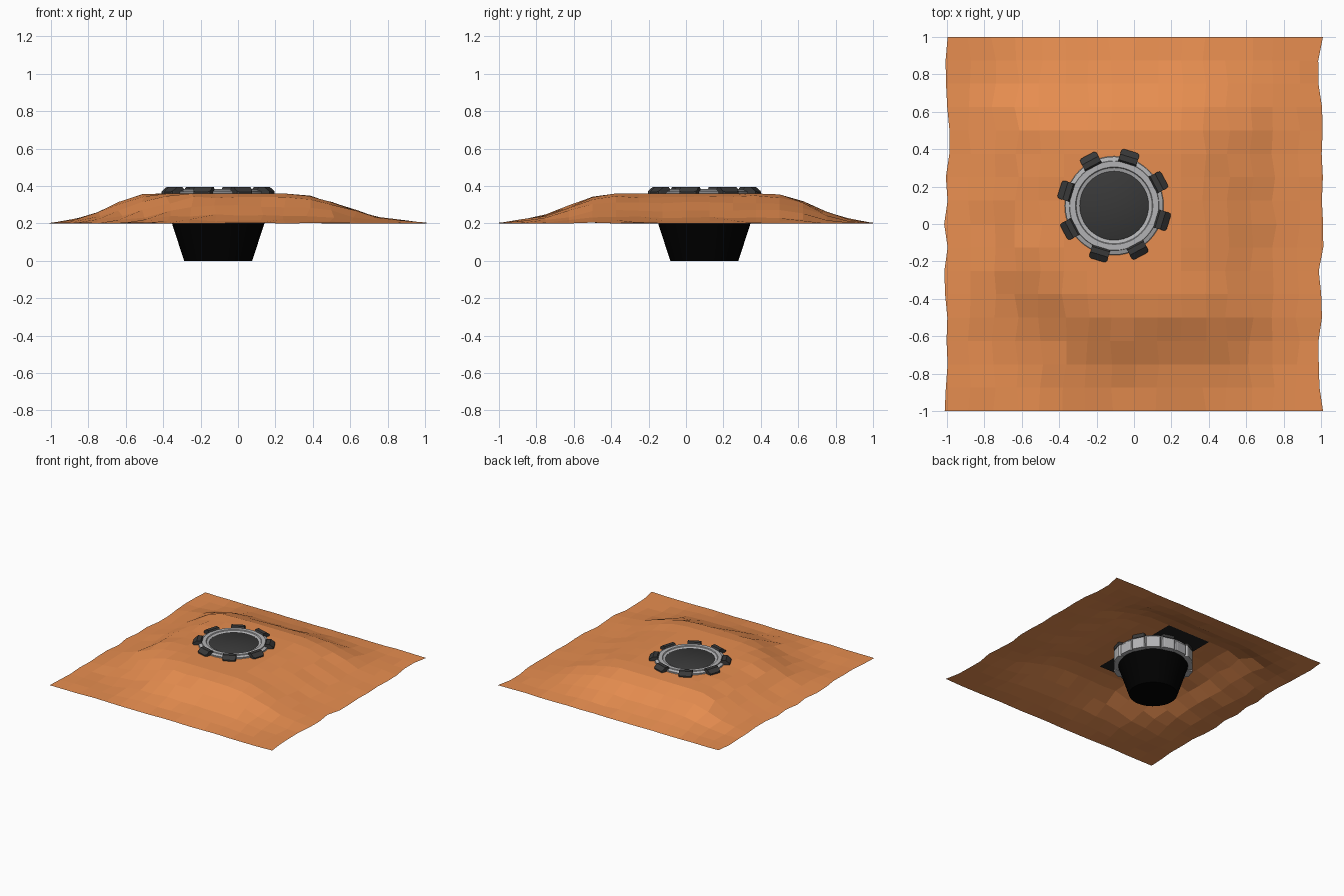
import bpy, bmesh, math, random
from mathutils import Matrix, Vector

if "Cube" in bpy.data.objects:
    bpy.data.objects.remove(bpy.data.objects["Cube"])

CX, CY = -0.106, 0.098
random.seed(4)


def mat(name, c):
    m = bpy.data.materials.new(name)
    m.diffuse_color = (*c, 1)
    m.use_nodes = True
    m.node_tree.nodes["Principled BSDF"].inputs["Base Color"].default_value = m.diffuse_color
    return m


SAND = mat("sand", (0.80, 0.27, 0.08))
BLACK = mat("black", (0.0, 0.0, 0.0))
PLATE = mat("plate_black", (0.015, 0.015, 0.015))
DARK = mat("dark_grey", (0.04, 0.04, 0.04))
GREY = mat("light_grey", (0.45, 0.45, 0.46))


def finish(name, bm, material, smooth=False):
    bmesh.ops.recalc_face_normals(bm, faces=bm.faces)
    me = bpy.data.meshes.new(name)
    bm.to_mesh(me)
    bm.free()
    ob = bpy.data.objects.new(name, me)
    bpy.context.collection.objects.link(ob)
    me.materials.append(material)
    if smooth:
        bpy.ops.object.select_all(action='DESELECT')
        ob.select_set(True)
        bpy.context.view_layer.objects.active = ob
        bpy.ops.object.shade_smooth_by_angle(angle=math.radians(35))
    return ob


def lathe(name, profile, material, n=48, closed=False):
    bm = bmesh.new()
    rings = []
    for r, z in profile:
        if r == 0:
            rings.append([bm.verts.new((CX, CY, z))] * n)
        else:
            rings.append([bm.verts.new((CX + r * math.cos(2 * math.pi * i / n),
                                        CY + r * math.sin(2 * math.pi * i / n), z)) for i in range(n)])
    pairs = list(zip(rings, rings[1:]))
    if closed:
        pairs.append((rings[-1], rings[0]))
    for a, b in pairs:
        for i in range(n):
            j = (i + 1) % n
            bm.faces.new(list(dict.fromkeys((a[i], a[j], b[j], b[i]))))
    return finish(name, bm, material, True)


# Low-poly mound: off-centre plateau falling away to a flat square edge
SLOPE = [(0, .36), (.2, .335), (.42, .282), (.6, .24), (.8, .217), (1, .2)]


def height(x, y):
    dx = max((x - .28) / .72, (-.47 - x) / .53, 0)
    dy = max((y - .48) / .52, (-.4 - y) / .6, 0)
    t = math.hypot(dx, dy)
    t = min(max(t, (-x - y - .64) / .78), 1)   # cut-off front left corner
    for (t0, z0), (t1, z1) in zip(SLOPE, SLOPE[1:]):
        if t <= t1:
            return z0 + (z1 - z0) * (t - t0) / (t1 - t0)
    return .2


bm = bmesh.new()
bmesh.ops.create_grid(bm, x_segments=16, y_segments=16, size=1)
for v in bm.verts:
    x, y = v.co.x, v.co.y
    v.co.z = height(x, y)
    if .2 < v.co.z < .355:                     # hand-sculpted unevenness on the slopes
        v.co.z = max(.2, v.co.z + random.uniform(-.007, .005))
        v.co.x += random.uniform(-.015, .015)
finish("terrain_mound", bm, SAND)

# Dark plate hidden just under the plateau
bm = bmesh.new()
bmesh.ops.create_grid(bm, x_segments=1, y_segments=1, size=1,
                      matrix=Matrix.Translation((CX - .012, CY, .352)) @ Matrix.Diagonal((.197, .405, 1, 1)))
finish("under_plate", bm, PLATE)

# Tapered shaft below ground
lathe("shaft", [(0, 0), (.182, 0), (.268, .265)], BLACK)

# Grey collar around the opening
lathe("collar", [(.262, .245), (.285, .245), (.29, .34), (.262, .362), (.262, .37), (.24, .378),
                 (.238, .384), (.207, .384), (.203, .378), (.183, .372), (.183, .345)],
      GREY, closed=True)

# Lid disc closing the opening
lathe("lid", [(.185, .36), (.185, .372), (.18, .375), (0, .375)], DARK)


def block(name, angle, r0, r1, w, z0, z1, cham, material):
    prof = [(r0, z0), (r1, z0), (r1, z1 - cham * .8), (r1 - cham, z1), (r0 + cham * .4, z1),
            (r0, z1 - cham * .5)]
    bm = bmesh.new()
    face = bm.faces.new([bm.verts.new((r, -w / 2, z)) for r, z in prof])
    ext = bmesh.ops.extrude_face_region(bm, geom=[face])
    bmesh.ops.translate(bm, vec=(0, w, 0), verts=[g for g in ext["geom"] if isinstance(g, bmesh.types.BMVert)])
    # round off the outer corners
    edges = [e for e in bm.edges if all(abs(v.co.x - r1) < 1e-5 for v in e.verts)
             and abs(e.verts[0].co.z - e.verts[1].co.z) > 1e-4]
    bmesh.ops.bevel(bm, geom=edges, offset=.014, segments=2, profile=.5, affect='EDGES')
    bm.transform(Matrix.Translation(Vector((CX, CY, 0))) @ Matrix.Rotation(angle, 4, 'Z'))
    finish(name, bm, material)


# Eight dark clamps with grey wall panels beneath
for k in range(8):
    a = math.radians(28 + 45 * k)
    block(f"clamp_{k + 1}", a, .23, .305, .1, .33, .395, .032, DARK)
    block(f"wall_panel_{k + 1}", a, .262, .305, .1, .24, .335, .012, GREY)
    block(f"gap_panel_{k + 1}", a + math.radians(22.5), .262, .296, .11, .245, .335, .012, GREY)
